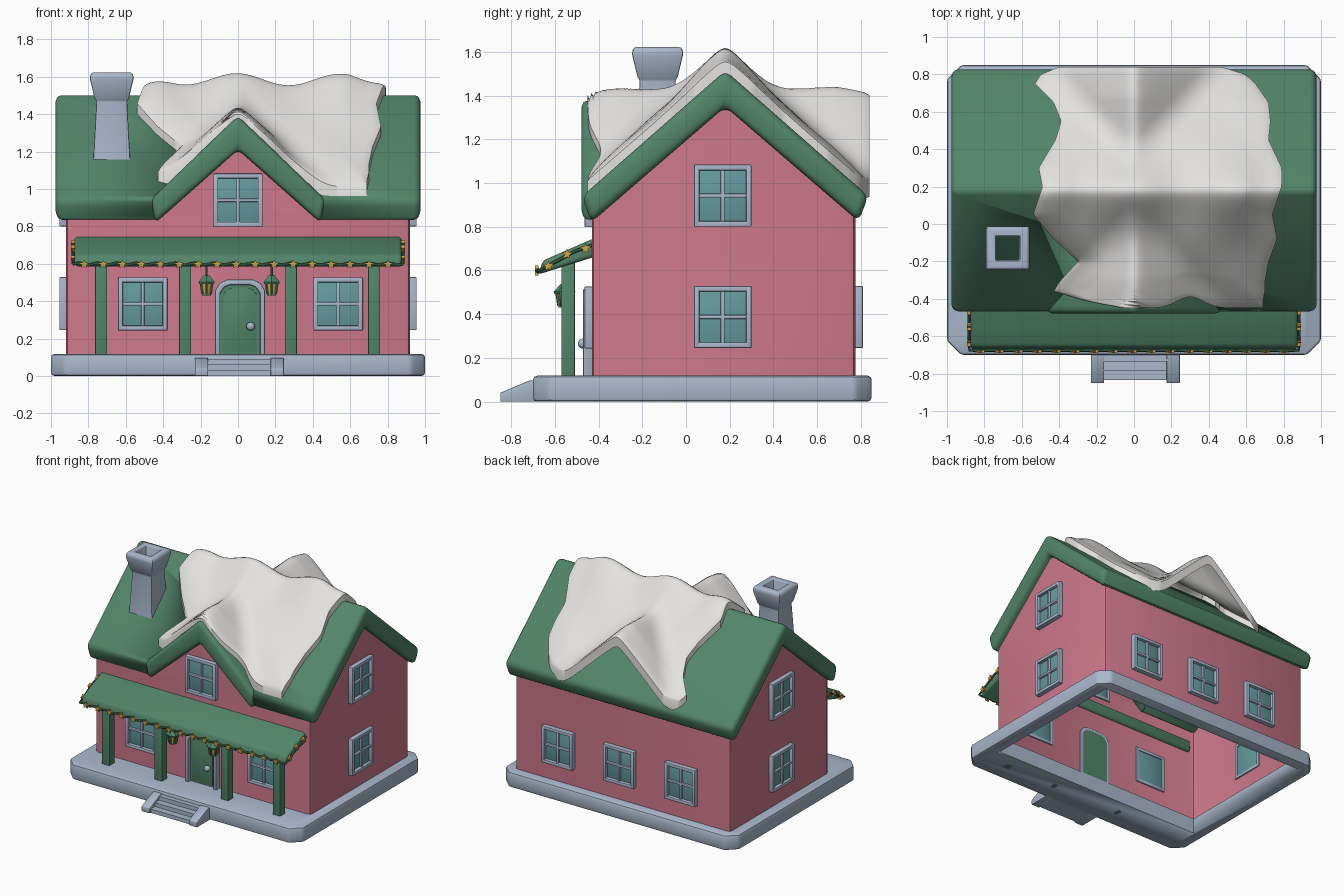
import bpy, bmesh, math
from mathutils import Matrix, Vector

if "Cube" in bpy.data.objects:
    bpy.data.objects.remove(bpy.data.objects["Cube"])

def material(name, col):
    m = bpy.data.materials.new(name)
    m.diffuse_color = (*col, 1)
    m.use_nodes = True
    m.node_tree.nodes["Principled BSDF"].inputs["Base Color"].default_value = m.diffuse_color
    return m

PINK = material("pink wall", (0.62, 0.19, 0.26))
GREEN = material("green", (0.085, 0.235, 0.145))
BLUE = material("pale blue trim", (0.40, 0.48, 0.61))
GLASS = material("teal glass", (0.13, 0.33, 0.35))
SNOW = material("snow", (0.77, 0.76, 0.74))
GOLD = material("gold", (0.65, 0.38, 0.06))
DARK = material("dark garland", (0.03, 0.09, 0.045))

# ---------- helpers ----------
def finish(name, bm, mats, bevel=0, seg=2, matrix=None):
    bmesh.ops.recalc_face_normals(bm, faces=bm.faces)
    me = bpy.data.meshes.new(name)
    bm.to_mesh(me)
    bm.free()
    if matrix:
        me.transform(matrix)
    ob = bpy.data.objects.new(name, me)
    bpy.context.collection.objects.link(ob)
    for m in mats:
        me.materials.append(m)
    bpy.ops.object.select_all(action='DESELECT')
    ob.select_set(True)
    bpy.context.view_layer.objects.active = ob
    if bevel:
        b = ob.modifiers.new("bevel", 'BEVEL')
        b.width, b.segments, b.limit_method = bevel, seg, 'ANGLE'
        bpy.ops.object.modifier_apply(modifier="bevel")
    bpy.ops.object.shade_smooth_by_angle(angle=math.radians(35))
    return ob

def add_prism(bm, pts, axis, a, b, mi=0):
    """Extrude a 2D outline along an axis; a and b may be functions of the point."""
    def place(p, t):
        t = t(p) if callable(t) else t
        return {'x': (t, *p), 'y': (p[0], t, p[1]), 'z': (*p, t)}[axis]
    lo = [bm.verts.new(place(p, a)) for p in pts]
    hi = [bm.verts.new(place(p, b)) for p in pts]
    n = len(pts)
    fs = [bm.faces.new(lo), bm.faces.new(hi[::-1])]
    fs += [bm.faces.new((lo[i], hi[i], hi[(i+1) % n], lo[(i+1) % n])) for i in range(n)]
    for f in fs:
        f.material_index = mi

def prism(name, pts, axis, a, b, mat, bevel=0, seg=2):
    bm = bmesh.new()
    add_prism(bm, pts, axis, a, b)
    return finish(name, bm, [mat], bevel, seg)

def rect(x0, x1, y0, y1):
    return [(x0, y0), (x1, y0), (x1, y1), (x0, y1)]

def add_box(bm, x0, x1, y0, y1, z0, z1, mi=0):
    add_prism(bm, rect(x0, x1, y0, y1), 'z', z0, z1, mi)

def add_cone(bm, x, y, z0, z1, r0, r1, n, mi=0):
    before = set(bm.faces)
    bmesh.ops.create_cone(bm, cap_ends=True, segments=n, radius1=r0, radius2=r1, depth=z1-z0,
                          matrix=Matrix.Translation((x, y, (z0+z1)/2)))
    for f in set(bm.faces) - before:
        f.material_index = mi

def cut(ob, cutter):
    m = ob.modifiers.new("cut", 'BOOLEAN')
    m.operation, m.object, m.solver = 'DIFFERENCE', cutter, 'EXACT'
    bpy.context.view_layer.objects.active = ob
    bpy.ops.object.modifier_apply(modifier="cut")
    bpy.data.objects.remove(cutter)

# ---------- base, open below the house ----------
c = 0.075
base = prism("base", [(-1+c, -.70), (1-c, -.70), (1, -.70+c), (1, .85-c), (1-c, .85), (-1+c, .85),
                      (-1, .85-c), (-1, -.70+c)], 'z', 0, .118, BLUE, .018, 2)
cut(base, prism("base_hole", rect(-.905, .905, -.415, .765), 'z', -.1, .3, BLUE))

# ---------- walls: open shell with softened corners ----------
bm = bmesh.new()
add_prism(bm, [(-.43, .09), (.775, .09), (.775, .87), (.18, 1.40), (-.43, .87)], 'x', -.92, .92)
bmesh.ops.recalc_face_normals(bm, faces=bm.faces)
corners = [e for e in bm.edges if abs((e.verts[0].co - e.verts[1].co).normalized().z) > .99]
bmesh.ops.bevel(bm, geom=corners, offset=.025, segments=2, affect='EDGES', profile=.5)
bm.normal_update()
bmesh.ops.delete(bm, geom=[f for f in bm.faces if abs(f.normal.z) > .1], context='FACES')
finish("walls", bm, [PINK])
bm = bmesh.new()
bm.faces.new([bm.verts.new(p) for p in ((-.42, -.43, .86), (.42, -.43, .86), (0, -.43, 1.26))])
finish("front_gable_wall", bm, [PINK])

# ---------- roof with a front gable ----------
roof = prism("main_roof", [(-.475, .94), (-.435, .82), (.18, 1.35), (.79, .825), (.835, .94), (.18, 1.515)],
             'x', -.975, .975, GREEN, .035, 3)
cut(roof, prism("gable_opening", [(-.45, .75), (.45, .75), (.45, .825), (0, 1.22), (-.45, .825)],
                'y', -.7, -.1, GREEN))
prism("front_gable_roof", [(-.47, .94), (-.44, .82), (0, 1.21), (.44, .82), (.47, .94), (0, 1.39)],
      'y', -.478, lambda p: max(-.40, .18 - (1.46 - p[1]) / .86), GREEN, .03, 3)

# ---------- snow blanket: height field following the roof ----------
EDGE = [(-.45, -.06, .69), (-.41, -.27, .69), (-.36, -.43, .70), (-.31, -.40, .70), (-.2, -.30, .72),
        (-.08, -.43, .765), (.05, -.54, .74), (.2, -.49, .79), (.3, -.51, .79), (.45, -.42, .72),
        (.55, -.39, .73), (.65, -.43, .72), (.75, -.53, .65), (.80, -.50, .60), (.84, -.40, .47)]
def edge(y):
    for (a, l0, r0), (b, l1, r1) in zip(EDGE, EDGE[1:]):
        if y <= b + 1e-6:
            t = (y - a) / (b - a)
            return l0 + t * (l1 - l0), r0 + t * (r1 - r0)
def roof_height(x, y):
    main = 1.535 - .86 * math.hypot(y - .18, .03)
    gable = 1.41 - .94 * math.hypot(x, .03)
    k = .10
    h = max(k - abs(main - gable), 0) / k
    return max(main, gable) + h * h * k / 4
NU, NV = 64, 72
bm = bmesh.new()
rows = []
for j in range(NV + 1):
    v = j / NV
    y = -.45 + 1.29 * v
    xl, xr = edge(y)
    row = []
    for i in range(NU + 1):
        u = i / NU
        x = xl + (xr - xl) * u
        yy = y + .06 * (1 - v) ** 5 * math.exp(-((x - .3) / .1) ** 2)
        e = min(1, 7 * min(u, 1 - u), 8 * min(v, 1 - v))
        ridge = math.exp(-((yy - .18) / .2) ** 2)
        t = .02 + .032 * math.sqrt(e) + .025 * ridge
        t += e * (.025 * ridge * math.cos(11.8 * x) + .008 * math.sin(9 * x + 2) * math.sin(11 * yy))
        row.append(bm.verts.new((x, yy, roof_height(x, yy) + t)))
    rows.append(row)
for r0, r1 in zip(rows, rows[1:]):
    for i in range(NU):
        bm.faces.new((r0[i], r0[i+1], r1[i+1], r1[i]))
skirt = bmesh.ops.extrude_edge_only(bm, edges=[e for e in bm.edges if e.is_boundary])
for vert in [g for g in skirt['geom'] if isinstance(g, bmesh.types.BMVert)]:
    vert.co.z -= .075
finish("roof_snow", bm, [SNOW])

# ---------- hollow chimney ----------
bm = bmesh.new()
rings = []
for h, z in [(.103, 1.08), (.098, 1.17), (.082, 1.47), (.092, 1.485), (.116, 1.585), (.116, 1.605),
             (.106, 1.622), (.066, 1.622), (.062, 1.2)]:
    rings.append([bm.verts.new((-.675 + sx*h, -.13 + sy*h, z)) for sx, sy in ((-1, -1), (1, -1), (1, 1), (-1, 1))])
for a, b in zip(rings, rings[1:]):
    for i in range(4):
        bm.faces.new((a[i], a[(i+1) % 4], b[(i+1) % 4], b[i]))
finish("chimney", bm, [BLUE], .007, 2)

# ---------- windows ----------
def window(name, loc, angle):
    bm = bmesh.new()
    w, h, t = .132, .142, .026
    for s in (-1, 1):
        add_box(bm, *sorted((s*w, s*(w-t))), -.035, .01, -h, h)
        add_box(bm, -w+t/2, w-t/2, -.035, .01, *sorted((s*h, s*(h-t))))
    add_box(bm, -.009, .009, -.026, 0, -h+t/2, h-t/2)
    add_box(bm, -w+t/2, w-t/2, -.025, 0, -.009, .009)
    add_box(bm, -w+t/2, w-t/2, -.010, .004, -h+t/2, h-t/2, 1)
    finish(name, bm, [BLUE, GLASS], .006, 2, Matrix.Translation(loc) @ Matrix.Rotation(angle, 4, 'Z'))

for x in (-.51, .535):
    window("front_window", (x, -.43, .385), 0)
window("gable_window", (0, -.43, .94), 0)
for x in (-.51, .015, .54):
    window("back_window", (x, .775, .387), math.pi)
for z in (.387, .942):
    for s in (-1, 1):
        window("side_window", (s*.92, .168, z), s * math.pi / 2)

# ---------- door ----------
def arch(d):
    half = [(.134-d, .105), (.134-d, .455-d*.4), (.108-d*.9, .498-d*.8), (.07-d*.6, .515-d)]
    return [(.011 + x, z) for x, z in half] + [(.011 - x, z) for x, z in half[::-1]]
prism("door_frame", arch(0) + arch(.028)[::-1], 'y', -.472, -.42, BLUE, .007)
prism("door", arch(.024), 'y', -.445, -.42, GREEN)
prism("door_panel", [(x, z + .025 if z < .2 else z) for x, z in arch(.045)], 'y', -.451, -.44, GREEN, .003)
bm = bmesh.new()
bmesh.ops.create_uvsphere(bm, u_segments=16, v_segments=10, radius=.023, matrix=Matrix.Translation((.068, -.472, .265)))
finish("door_knob", bm, [BLUE])

# ---------- steps with sloped cheeks ----------
for x in (-.23, .175):
    prism("step_cheek", [(-.85, 0), (-.85, .04), (-.715, .097), (-.68, .097), (-.68, 0)], 'x', x, x+.07, BLUE, .004)
prism("steps", [(-.835, 0), (-.835, .03), (-.785, .03), (-.785, .06), (-.735, .06), (-.735, .09), (-.68, .09),
                (-.68, 0)], 'x', -.165, .18, BLUE)

# ---------- porch ----------
prism("porch_roof", [(-.41, .752), (-.655, .645), (-.675, .582), (-.41, .665)], 'x', -.875, .875, GREEN, .018, 3)
for x in (-.732, -.283, .283, .728):
    prism("porch_post", rect(x-.032, x+.032, -.57, -.508), 'z', 0.0, .645, GREEN, .004)

# ---------- lanterns ----------
for x in (-.168, .18):
    y = -.556
    bm = bmesh.new()
    add_cone(bm, x, y, .53, .63, .006, .006, 8)
    add_cone(bm, x, y, .502, .538, .050, .018, 6)
    add_cone(bm, x, y, .492, .503, .046, .050, 6)
    add_cone(bm, x, y, .430, .442, .028, .028, 6)
    add_cone(bm, x, y, .440, .494, .025, .033, 6, 1)
    for i in range(6):
        d = Vector((math.sin(i*math.pi/3), math.cos(i*math.pi/3), 0))
        lo, hi = Vector((x, y, .438)) + d*.026, Vector((x, y, .496)) + d*.035
        q = (hi - lo).to_track_quat('Z', 'Y').to_matrix().to_4x4()
        bmesh.ops.create_cone(bm, cap_ends=True, segments=6, radius1=.007, radius2=.007,
                              depth=(hi-lo).length, matrix=Matrix.Translation((lo+hi)/2) @ q)
    finish("lantern", bm, [GREEN, GOLD])

# ---------- garland with stars round the porch roof ----------
path = [(-.882, -.43 - .08*i, .715 - .036*i + .008*(i % 2)) for i in range(3)]
path += [(-.88 + 1.76*i/68, -.676, .598 + .006*math.sin(i*1.57)) for i in range(69)]
path += [(-x, y, z) for x, y, z in path[2::-1]]
cu = bpy.data.curves.new("garland", 'CURVE')
cu.dimensions, cu.bevel_depth, cu.bevel_resolution = '3D', .008, 1
sp = cu.splines.new('POLY')
sp.points.add(len(path) - 1)
for p, co in zip(sp.points, path):
    p.co = (*co, 1)
cu.materials.append(DARK)
ob = bpy.data.objects.new("garland", cu)
bpy.context.collection.objects.link(ob)
bpy.ops.object.select_all(action='DESELECT')
ob.select_set(True)
bpy.context.view_layer.objects.active = ob
bpy.ops.object.convert(target='MESH')

star = [((.025 if i % 2 == 0 else .012) * math.sin(i*math.pi/5), (.025 if i % 2 == 0 else .012) * math.cos(i*math.pi/5))
        for i in range(10)]
bm = bmesh.new()
for i in range(17):
    x = -.823 + .1016*i
    add_prism(bm, [(x + a, .597 + b) for a, b in star], 'y', -.69, -.676)
for s in (-1, 1):
    for y, z in ((-.63, .62), (-.545, .675), (-.46, .70)):
        add_prism(bm, [(y + a, z + b) for a, b in star], 'x', s*.872, s*.892)
finish("stars", bm, [GOLD])
